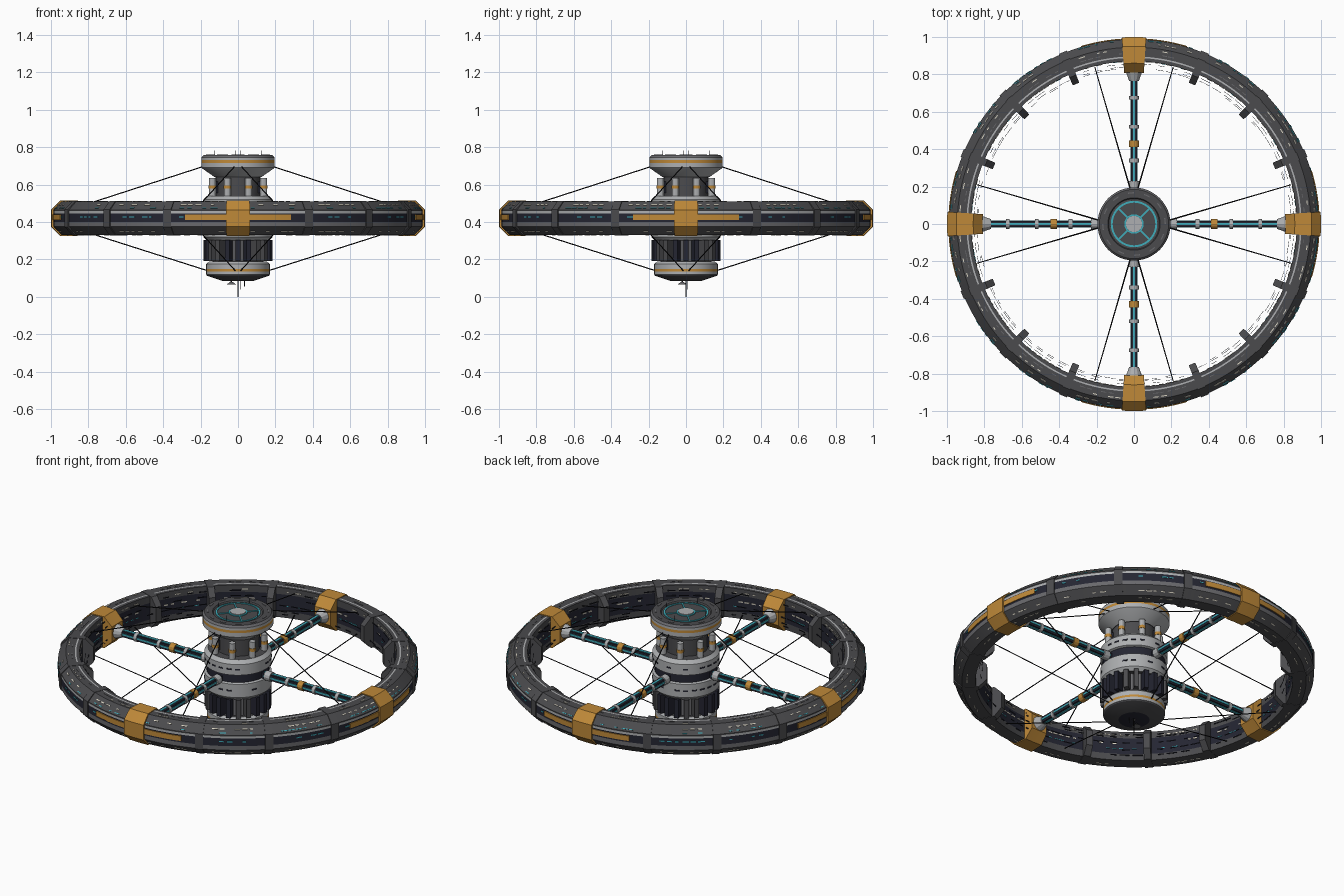
import bpy, bmesh, random
from math import sin, cos, pi, radians, tau
from mathutils import Vector, Matrix

random.seed(4)
cube = bpy.data.objects.get("Cube")
if cube:
    bpy.data.objects.remove(cube)

COLOURS = {
    "hull_grey": (0.07, 0.07, 0.075), "navy_panel": (0.018, 0.019, 0.032),
    "light_metal": (0.42, 0.43, 0.44), "orange_paint": (0.52, 0.25, 0.04),
    "cyan_glow": (0.05, 0.42, 0.50), "window_cream": (0.70, 0.66, 0.55),
    "black_cable": (0.008, 0.008, 0.01), "mid_grey": (0.14, 0.14, 0.15)}
MATS = []
for label, rgb in COLOURS.items():
    m = bpy.data.materials.new(label)
    m.use_nodes = True
    m.diffuse_color = (*rgb, 1)
    m.node_tree.nodes["Principled BSDF"].inputs["Base Color"].default_value = (*rgb, 1)
    MATS.append(m)
HULL, NAVY, LIGHT, ORANGE, CYAN, CREAM, BLACK, MID = range(8)
Z = 0.42  # height of the wheel plane


def polar(r, a, z):
    return Vector((r * cos(a), r * sin(a), z))


def sweep(bm, prof, mats, a0=0, a1=tau, n=96):
    """Turn a closed (r, z) profile about z; one colour per profile edge."""
    full = abs(a1 - a0 - tau) < 1e-6
    k = len(prof)
    mats = [mats] * k if isinstance(mats, int) else mats
    rings = [[bm.verts.new(polar(r, a0 + (a1 - a0) * i / n, z)) for r, z in prof]
             for i in range(n if full else n + 1)]
    for i in range(n):
        A, B = rings[i], rings[(i + 1) % len(rings)]
        for j in range(k):
            f = bm.faces.new((A[j], B[j], B[(j + 1) % k], A[(j + 1) % k]))
            f.material_index = mats[j]
    if not full:
        for ring in (rings[0], rings[-1]):
            bm.faces.new(ring).material_index = mats[0]


def plate(bm, p, q, mat, a0, a1, n=4, t=0.003):
    """Thin curved plate lying on the profile edge p-q, facing out of the solid."""
    d = Vector((q[0] - p[0], q[1] - p[1])).normalized()
    o = Vector((-d.y, d.x)) * t
    sweep(bm, [p, q, (q[0] + o.x, q[1] + o.y), (p[0] + o.x, p[1] + o.y)], mat, a0, a1, n)


def tube(bm, a, b, r, mat, r2=None, n=12):
    a, b = Vector(a), Vector(b)
    M = Matrix.Translation((a + b) / 2) @ (b - a).to_track_quat('Z', 'Y').to_matrix().to_4x4()
    g = bmesh.ops.create_cone(bm, cap_ends=True, segments=n, radius1=r,
                              radius2=r if r2 is None else r2, depth=(b - a).length, matrix=M)
    for f in {f for v in g["verts"] for f in v.link_faces}:
        f.material_index = mat


def box(bm, size, centre, mat, turn=0):
    M = Matrix.Rotation(turn, 4, 'Z') @ Matrix.Translation(centre) @ Matrix.Diagonal((*size, 1))
    g = bmesh.ops.create_cube(bm, size=1, matrix=M)
    for f in {f for v in g["verts"] for f in v.link_faces}:
        f.material_index = mat


def finish(bm, name):
    bmesh.ops.recalc_face_normals(bm, faces=bm.faces)
    me = bpy.data.meshes.new(name)
    bm.to_mesh(me)
    bm.free()
    for m in MATS:
        me.materials.append(m)
    ob = bpy.data.objects.new(name, me)
    bpy.context.collection.objects.link(ob)
    bpy.ops.object.select_all(action='DESELECT')
    ob.select_set(True)
    bpy.context.view_layer.objects.active = ob
    bpy.ops.object.shade_smooth_by_angle(angle=radians(25))


def octagon(r0, r1, h, c):
    return [(r0, Z - h + c), (r0, Z + h - c), (r0 + c, Z + h), (r1 - c, Z + h),
            (r1, Z + h - c), (r1, Z - h + c), (r1 - c, Z - h), (r0 + c, Z - h)]


# Habitat wheel
bm = bmesh.new()
sweep(bm, [(.87, .47), (.87, .51), (.888, .51), (.896, .51), (.945, .51), (.988, .465),
           (.988, .458), (.988, .446), (.988, .40), (.988, .375), (.945, .33), (.87, .33), (.87, .37)],
      [HULL, HULL, LIGHT, HULL, HULL, HULL, LIGHT, NAVY, MID, HULL, HULL, HULL, NAVY], n=128)
finish(bm, "habitat_wheel")

# Frames between bays, and the four painted docking collars
bm = bmesh.new()
for i in range(16):
    a = i * tau / 16
    if i % 4:
        sweep(bm, octagon(.81, .994, .092, .045), HULL, a - .023, a + .023, 2)
finish(bm, "wheel_frames")
bm = bmesh.new()
for i in range(4):
    a = i * pi / 2
    sweep(bm, octagon(.81, 1.0, .095, .05), ORANGE, a - .065, a + .065, 2)
    for s in (-1, 1):
        lo, hi = sorted((a + s * .065, a + s * .29))
        plate(bm, (.988, .44), (.988, .41), ORANGE, lo, hi, 6, .005)
finish(bm, "docking_collars")

# Window strips on each bay of the wheel
lanes = [((.962, .4925), (.966, .4885), CREAM), ((.978, .4755), (.981, .472), CYAN),
         ((.93, .51), (.935, .51), CREAM), ((.91, .51), (.914, .51), MID),
         ((.988, .43), (.988, .424), CYAN), ((.966, .352), (.962, .348), CREAM),
         ((.92, .33), (.915, .33), CREAM), ((.87, .43), (.87, .437), CREAM),
         ((.87, .40), (.87, .404), CYAN), ((.87, .485), (.87, .49), CREAM)]
bm = bmesh.new()
for bay in range(16):
    for p, q, mat in lanes:
        for slot in range(6):
            if random.random() < .55:
                a = bay * tau / 16 + .07 + slot * .043
                plate(bm, p, q, mat, a, a + random.uniform(.015, .038), 2)
finish(bm, "wheel_windows")

# Thin broken rails inside the wheel
bm = bmesh.new()
for bay in range(16):
    for r, z in ((.832, Z), (.84, Z + .04), (.84, Z - .04), (.855, Z + .065), (.855, Z - .065)):
        for slot in range(4):
            if random.random() < .6:
                a = bay * tau / 16 + .03 + slot * .085
                sweep(bm, [(r, z - .003), (r, z + .003), (r + .002, z + .003), (r + .002, z - .003)],
                      NAVY, a, a + random.uniform(.03, .08), 3)
finish(bm, "inner_rails")

# Central drum
bm = bmesh.new()
sweep(bm, [(.01, .30), (.165, .30), (.185, .32), (.185, .40), (.172, .405), (.172, .45), (.185, .455),
           (.185, .52), (.165, .54), (.01, .54)],
      [HULL, LIGHT, LIGHT, LIGHT, NAVY, LIGHT, LIGHT, LIGHT, HULL, HULL], n=48)
for i in range(24):
    a = i * tau / 24
    for z in (.36, .49):
        if random.random() < .6:
            plate(bm, (.185, z + .004), (.185, z - .004), NAVY, a, a + .15, 3)
finish(bm, "central_drum")

# Upper neck with storage canisters
bm = bmesh.new()
sweep(bm, [(.01, .53), (.12, .53), (.12, .65), (.01, .65)], HULL, n=32)
finish(bm, "upper_neck")
bm = bmesh.new()
for i in range(8):
    a = (i + .5) * tau / 8
    tube(bm, polar(.148, a, .54), polar(.148, a, .635), .018, LIGHT)
    tube(bm, polar(.148, a, .578), polar(.148, a, .596), .020, ORANGE)
    box(bm, (.04, .012, .06), (.125, 0, .585), NAVY, a)
finish(bm, "canisters")

# Command disc with its marked roof
bm = bmesh.new()
sweep(bm, [(.01, .64), (.125, .64), (.19, .685), (.195, .69), (.195, .715), (.195, .73), (.195, .745),
           (.185, .757), (.14, .757), (.135, .75), (.01, .75)],
      [HULL, LIGHT, LIGHT, LIGHT, ORANGE, LIGHT, MID, HULL, HULL, HULL, HULL], n=48)
sweep(bm, [(.114, .749), (.124, .749), (.124, .754), (.114, .754)], CYAN, n=48)
sweep(bm, [(.044, .749), (.052, .749), (.052, .755), (.044, .755)], CYAN, n=32)
tube(bm, (0, 0, .745), (0, 0, .758), .043, LIGHT, n=24)
for i in range(4):
    box(bm, (.065, .008, .005), (.083, 0, .752), CYAN, (i + .5) * pi / 2)
    a = i * pi / 2 + .1
    tube(bm, polar(.125, a, .75), polar(.125, a, .782), .002, BLACK, n=6)
for i in range(12):
    a = i * tau / 12
    plate(bm, (.164, .757), (.17, .757), MID, a, a + .2, 3)
finish(bm, "command_disc")

# Lower neck with radiator fins
bm = bmesh.new()
sweep(bm, [(.01, .18), (.135, .18), (.135, .31), (.01, .31)], HULL, n=32)
for i in range(20):
    a = i * tau / 20
    box(bm, (.06, .026, .112), (.155, 0, .248), NAVY if i % 5 in (0, 1, 4) else HULL, a)
    box(bm, (.004, .006, .11), (.138, 0, .248), MID, a + tau / 40)
finish(bm, "radiator_neck")

# Lower disc, mast and dish
bm = bmesh.new()
sweep(bm, [(.01, .085), (.085, .085), (.165, .112), (.17, .118), (.17, .135), (.17, .148), (.17, .175),
           (.155, .188), (.01, .188)],
      [NAVY, HULL, HULL, LIGHT, ORANGE, LIGHT, LIGHT, HULL, HULL], n=48)
tube(bm, (0, 0, 0), (0, 0, .09), .0025, BLACK, n=6)
tube(bm, (.012, .01, .04), (.012, .01, .09), .002, BLACK, n=6)
tube(bm, (.035, 0, .055), (.035, 0, .09), .002, BLACK, n=6)
tube(bm, (-.035, -.02, .065), (-.035, -.02, .08), .026, MID, .006, 16)
tube(bm, (-.035, -.02, .075), (-.035, -.02, .09), .004, BLACK, n=8)
finish(bm, "lower_disc")

# Four spokes: dark beam, glowing strips, joint rings and a flared root
bm = bmesh.new()
for i in range(4):
    a = i * pi / 2
    box(bm, (.66, .034, .034), (.50, 0, Z), NAVY, a)
    box(bm, (.64, .012, .040), (.50, 0, Z), CYAN, a)
    box(bm, (.64, .040, .010), (.50, 0, Z), CYAN, a)
    for r, w, size, mat in ((.21, .04, .028, LIGHT), (.34, .02, .026, LIGHT), (.43, .035, .027, ORANGE),
                            (.52, .02, .026, LIGHT), (.675, .02, .026, LIGHT)):
        tube(bm, polar(r - w / 2, a, Z), polar(r + w / 2, a, Z), size, mat)
    tube(bm, polar(.765, a, Z), polar(.82, a, Z), .026, LIGHT, .046)
finish(bm, "spokes")

# Stay cables from both discs to the wheel
bm = bmesh.new()
for i in range(4):
    turn = Matrix.Rotation(i * pi / 2, 3, 'Z')
    for s in (-1, 1):
        for r, z0, z1 in ((.175, .70, .485), (.165, .14, .355)):
            tube(bm, turn @ Vector((r, s * .015, z0)), turn @ Vector((.84, s * .21, z1)), .003, BLACK, n=6)
finish(bm, "stay_cables")
